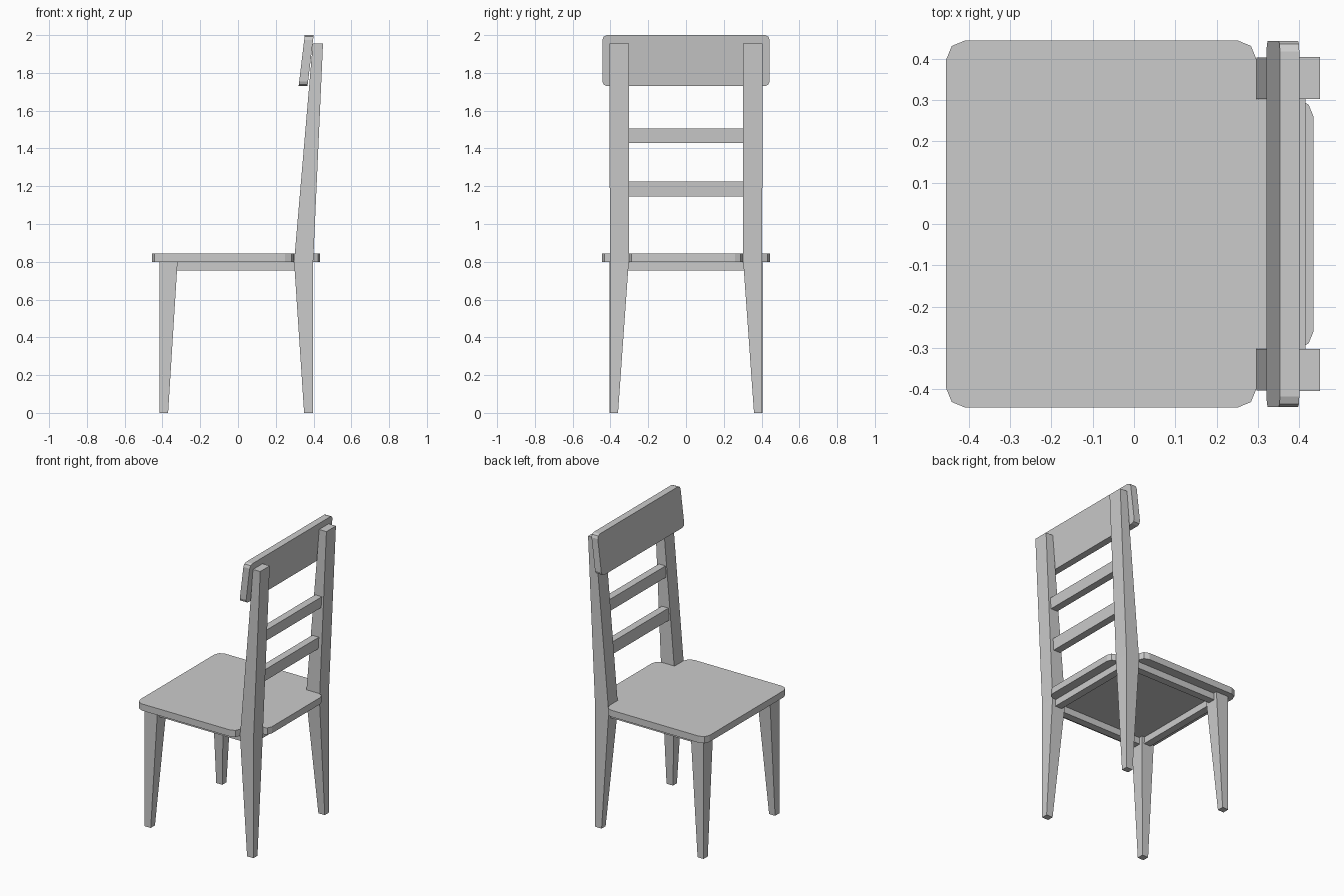
import bpy, bmesh, math
from mathutils import Vector

if "Cube" in bpy.data.objects:
    bpy.data.objects.remove(bpy.data.objects["Cube"])


def finish(name, bm, mirror=False):
    bmesh.ops.recalc_face_normals(bm, faces=bm.faces)
    me = bpy.data.meshes.new(name)
    bm.to_mesh(me)
    bm.free()
    ob = bpy.data.objects.new(name, me)
    bpy.context.collection.objects.link(ob)
    if mirror:
        mod = ob.modifiers.new("Mirror", 'MIRROR')
        mod.use_axis = (False, True, False)
    return ob


def loft(name, rings, mirror=False):
    """Skin closed rings of equal length and cap both ends."""
    bm = bmesh.new()
    vs = [[bm.verts.new(p) for p in r] for r in rings]
    n = len(vs[0])
    for a, b in zip(vs, vs[1:]):
        for i in range(n):
            j = (i + 1) % n
            bm.faces.new((a[i], a[j], b[j], b[i]))
    bm.faces.new(vs[0])
    bm.faces.new(vs[-1])
    return finish(name, bm, mirror)


def rect(x0, x1, y0, y1, z):
    return [(x0, y0, z), (x1, y0, z), (x1, y1, z), (x0, y1, z)]


def box(name, x0, x1, y0, y1, z0, z1, mirror=False):
    return loft(name, [rect(x0, x1, y0, y1, z) for z in (z0, z1)], mirror)


def round_corners(pts, segs=2):
    """Points are (u, v, radius) for right-angled corners."""
    out = []
    for i, (u, v, r) in enumerate(pts):
        p = Vector((u, v))
        if r == 0:
            out.append(p)
            continue
        a = (Vector(pts[i - 1][:2]) - p).normalized() * r
        b = (Vector(pts[(i + 1) % len(pts)][:2]) - p).normalized() * r
        for k in range(segs + 1):
            t = math.pi / 2 * k / segs
            out.append(p + a * (1 - math.sin(t)) + b * (1 - math.cos(t)))
    return out


# Seat: rounded board with a tongue reaching back between the posts
half = [(-0.455, 0.445, 0.047), (0.297, 0.445, 0.047),
        (0.297, 0.302, 0), (0.435, 0.302, 0.042)]
outline = round_corners(half + [(u, -v, r) for u, v, r in reversed(half)])
loft("seat", [[(p.x, p.y, z) for p in outline] for z in (0.80, 0.845)])

# Front legs, tapering on their inner faces
loft("front_legs", [rect(-0.415, -0.37, 0.36, 0.405, 0),
                    rect(-0.415, -0.32, 0.305, 0.405, 0.80)], True)

# Back legs continuing upward as leaning posts
loft("back_legs", [rect(0.35, 0.398, 0.36, 0.403, 0),
                   rect(0.297, 0.398, 0.303, 0.403, 0.80),
                   rect(0.396, 0.450, 0.303, 0.405, 1.955)], True)

# Apron frame under the seat
box("side_aprons", -0.335, 0.315, 0.33, 0.38, 0.755, 0.80, True)
box("front_apron", -0.39, -0.34, -0.325, 0.325, 0.755, 0.80)
box("back_apron", 0.323, 0.373, -0.325, 0.325, 0.755, 0.80)

# Two leaning slats between the posts
for i, (z0, z1, x) in enumerate(((1.145, 1.225, 0.366), (1.43, 1.505, 0.388))):
    d = 0.0025
    loft(f"back_slat_{i + 1}", [rect(x - d - 0.025, x - d + 0.025, -0.315, 0.315, z0),
                                rect(x + d - 0.025, x + d + 0.025, -0.315, 0.315, z1)])

# Top rail: rounded board leaning with the posts
face = round_corners([(-0.443, 1.73, 0.025), (0.443, 1.73, 0.025),
                      (0.443, 2.0, 0.025), (-0.443, 2.0, 0.025)])
loft("top_rail", [[(x + (p.y - 1.73) * 0.12, p.x, p.y) for p in face]
                  for x in (0.321, 0.368)])
